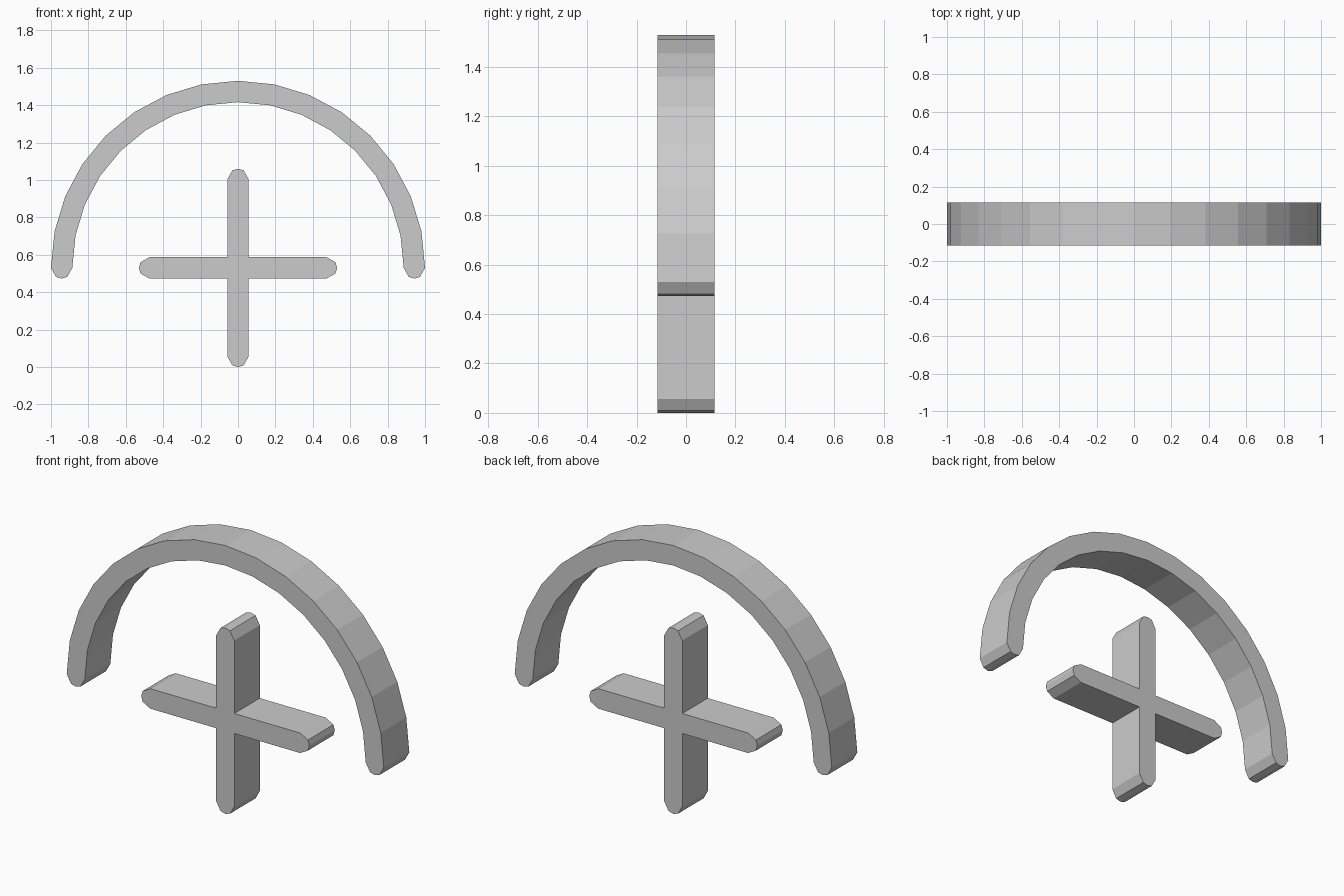
import bpy, bmesh
from math import sin, cos, pi, radians
from mathutils import Matrix, Vector

DEPTH = 0.23          # thickness from front to back
HALF = 0.057          # half the width of every bar
CENTRE = 0.53         # height of the shared centre
CAP = [radians(a) for a in (0, 58, 90, 122, 180)]   # blunt rounded end

if "Cube" in bpy.data.objects:
    bpy.data.objects.remove(bpy.data.objects["Cube"])

grey = bpy.data.materials.new("light_grey")
grey.use_nodes = True
colour = (0.6, 0.6, 0.6, 1)
grey.diffuse_color = colour
grey.node_tree.nodes["Principled BSDF"].inputs["Base Color"].default_value = colour


def extrude_profile(name, outline):
    """Make a flat-faced solid from an x-z outline around the centre."""
    bm = bmesh.new()
    face = bm.faces.new([bm.verts.new((x, -DEPTH / 2, z + CENTRE)) for x, z in outline])
    new = bmesh.ops.extrude_face_region(bm, geom=[face])["geom"]
    bmesh.ops.translate(bm, vec=(0, DEPTH, 0),
                        verts=[v for v in new if isinstance(v, bmesh.types.BMVert)])
    bmesh.ops.recalc_face_normals(bm, faces=bm.faces)
    mesh = bpy.data.meshes.new(name)
    bm.to_mesh(mesh)
    bm.free()
    mesh.materials.append(grey)
    obj = bpy.data.objects.new(name, mesh)
    bpy.context.collection.objects.link(obj)
    return obj


# Arch: outer curve, left foot, inner curve back, right foot
SEGMENTS = 16
MID = 1 - HALF
sweep = [pi * i / SEGMENTS for i in range(SEGMENTS + 1)]
arch = [(cos(a), sin(a)) for a in sweep]
arch += [(-MID - HALF * cos(a), -HALF * sin(a)) for a in CAP[1:-1]]
arch += [((MID - HALF) * cos(a), (MID - HALF) * sin(a)) for a in reversed(sweep)]
arch += [(MID - HALF * cos(a), -HALF * sin(a)) for a in CAP[1:-1]]
extrude_profile("arch", arch)

# Cross: one capped arm and its inner corner, turned four times
arm = [(HALF, HALF)] + [(HALF * cos(a), CENTRE - HALF + HALF * sin(a)) for a in CAP]
cross = []
for quarter in range(4):
    turn = Matrix.Rotation(quarter * pi / 2, 2)
    cross += [tuple(turn @ Vector(p)) for p in arm]
extrude_profile("cross", cross)
